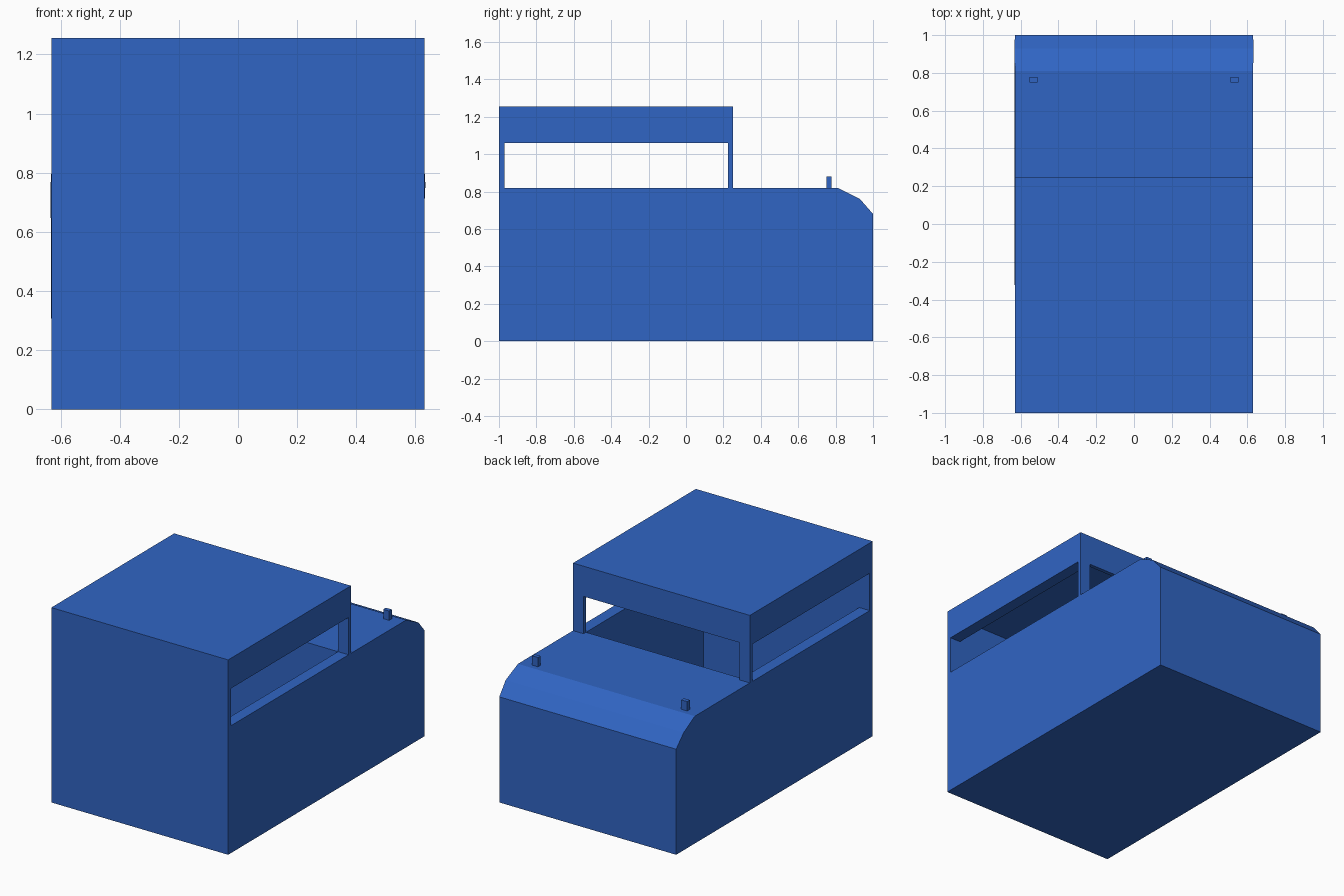
import bpy, bmesh

if "Cube" in bpy.data.objects:
    bpy.data.objects.remove(bpy.data.objects["Cube"])

blue = bpy.data.materials.new("blue_paint")
blue.diffuse_color = (0.03, 0.13, 0.55, 1)
blue.use_nodes = True
blue.node_tree.nodes["Principled BSDF"].inputs["Base Color"].default_value = blue.diffuse_color


def add_object(name, bm):
    bmesh.ops.recalc_face_normals(bm, faces=bm.faces)
    mesh = bpy.data.meshes.new(name)
    bm.to_mesh(mesh)
    bm.free()
    mesh.materials.append(blue)
    ob = bpy.data.objects.new(name, mesh)
    bpy.context.collection.objects.link(ob)
    return ob


def box(name, x, y, z):
    bm = bmesh.new()
    bmesh.ops.create_cube(bm, size=1)
    for v in bm.verts:
        for i, (lo, hi) in enumerate((x, y, z)):
            v.co[i] = lo if v.co[i] < 0 else hi
    return add_object(name, bm)


def cut(target, cutter):
    mod = target.modifiers.new("cut", 'BOOLEAN')
    mod.operation = 'DIFFERENCE'
    mod.solver = 'EXACT'
    mod.object = cutter
    bpy.context.view_layer.objects.active = target
    bpy.ops.object.modifier_apply(modifier=mod.name)
    bpy.data.objects.remove(cutter)


HALF = 0.63     # half width of the body
INNER = 0.555   # half width of the cabin interior
SILL, LINTEL = 0.82, 1.06

# Body: side profile (y, z) extruded across the width
profile = [(-1, 0), (1, 0), (1, 0.68), (0.93, 0.76), (0.81, SILL),
           (0.25, SILL), (0.25, 1.255), (-1, 1.255)]
bm = bmesh.new()
face = bm.faces.new([bm.verts.new((-HALF, y, z)) for y, z in profile])
ext = bmesh.ops.extrude_face_region(bm, geom=[face])
new_verts = [g for g in ext["geom"] if isinstance(g, bmesh.types.BMVert)]
bmesh.ops.translate(bm, verts=new_verts, vec=(2 * HALF, 0, 0))
body = add_object("car_body", bm)

# Hollow cabin, side windows and windscreen opening
cut(body, box("cabin_cutter", (-INNER, INNER), (-0.97, 0.225), (0.03, 1.215)))
cut(body, box("side_window_cutter", (-1, 1), (-0.97, 0.225), (SILL, LINTEL)))
cut(body, box("windscreen_cutter", (-INNER, INNER), (0.1, 0.4), (SILL, LINTEL)))

# Slight flare at the nose bevel
for v in body.data.vertices:
    if abs(v.co.y - 0.93) < 0.001 and abs(v.co.z - 0.76) < 0.001:
        v.co.x *= 1.006

# Small marker posts on the hood
for side, name in ((-1, "left_hood_post"), (1, "right_hood_post")):
    x = sorted((side * 0.51, side * 0.552))
    box(name, x, (0.75, 0.777), (SILL - 0.005, 0.88))
